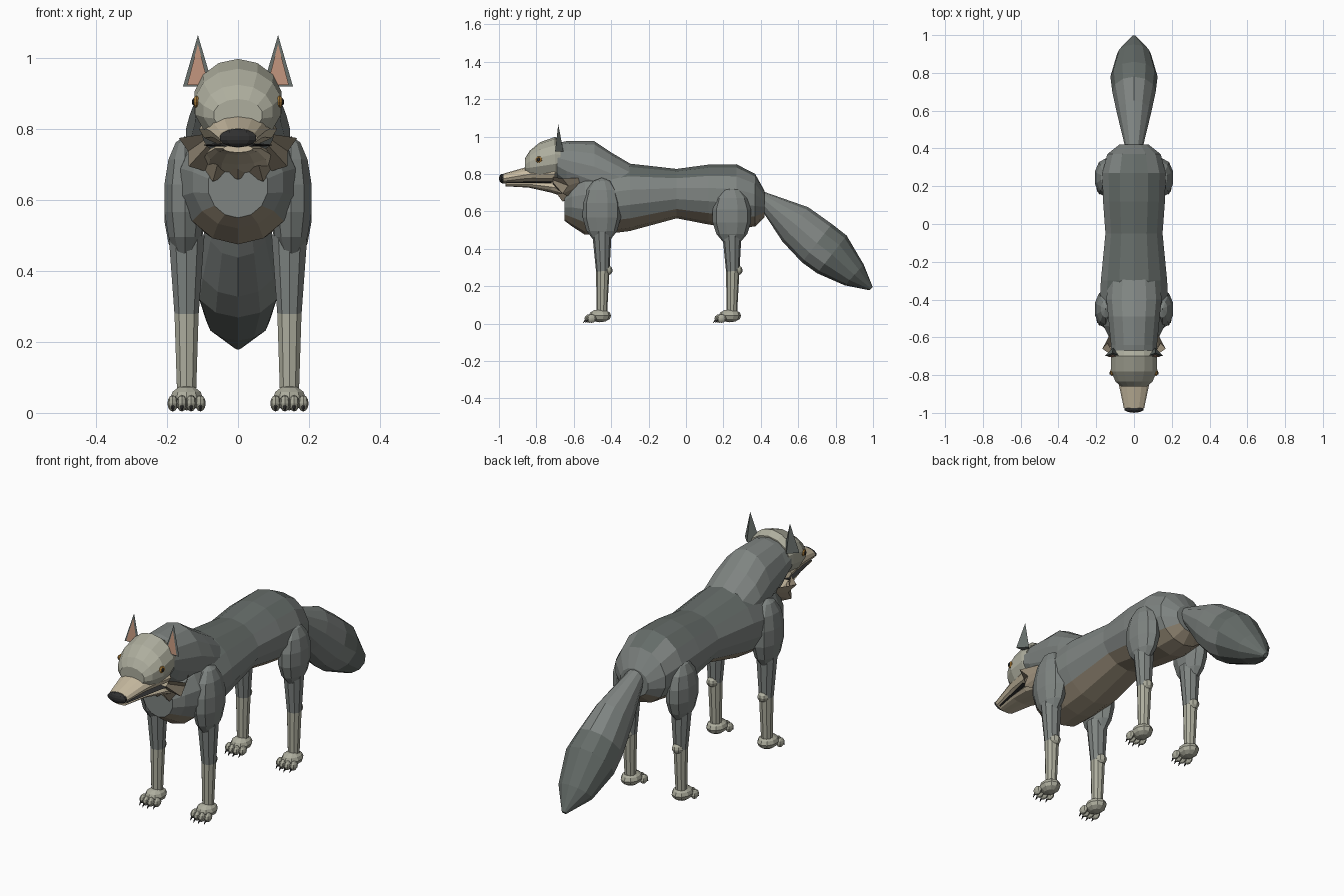
import bpy, bmesh, math
from mathutils import Vector, Matrix

if "Cube" in bpy.data.objects:
    bpy.data.objects.remove(bpy.data.objects["Cube"])


def mat(name, r, g, b):
    m = bpy.data.materials.new(name)
    m.diffuse_color = (r, g, b, 1)
    m.use_nodes = True
    m.node_tree.nodes["Principled BSDF"].inputs["Base Color"].default_value = m.diffuse_color
    return m


DARK = mat("dark_fur", 0.13, 0.15, 0.14)
GREY = mat("grey_fur", 0.21, 0.23, 0.22)
PALE = mat("pale_fur", 0.42, 0.42, 0.34)
CREAM = mat("cream_fur", 0.58, 0.50, 0.36)
TAN = mat("tan_fur", 0.30, 0.25, 0.18)
PINK = mat("inner_ear", 0.50, 0.28, 0.19)
BLACK = mat("black", 0.03, 0.03, 0.03)
AMBER = mat("amber", 0.40, 0.20, 0.04)


def finish(name, bm, mats, pick=None):
    bmesh.ops.recalc_face_normals(bm, faces=bm.faces)
    bm.normal_update()
    if pick:
        for f in bm.faces:
            f.material_index = pick(f)
    me = bpy.data.meshes.new(name)
    bm.to_mesh(me)
    bm.free()
    for m in mats:
        me.materials.append(m)
    ob = bpy.data.objects.new(name, me)
    bpy.context.collection.objects.link(ob)
    return ob


# Loft of elliptical rings (y, z, half width, half height, tilt in degrees)
def loft(name, rings, mats, n=12, pick=None):
    bm = bmesh.new()
    loops = []
    for y, z, rx, rz, tilt in rings:
        t = math.radians(tilt)
        loop = []
        for i in range(n):
            a = 2 * math.pi * i / n
            h = rz * math.cos(a)
            loop.append(bm.verts.new((rx * math.sin(a), y + h * math.sin(t), z + h * math.cos(t))))
        loops.append(loop)
    for a, b in zip(loops, loops[1:]):
        for i in range(n):
            j = (i + 1) % n
            bm.faces.new((a[i], a[j], b[j], b[i]))
    bm.faces.new(loops[0])
    bm.faces.new(loops[-1])
    return finish(name, bm, mats, pick)


def ball(name, c, r, m, u=10, v=7, rot=None):
    bm = bmesh.new()
    bmesh.ops.create_uvsphere(bm, u_segments=u, v_segments=v, radius=1)
    M = Matrix.Translation(c) @ (rot or Matrix()) @ Matrix.Diagonal((*r, 1))
    bmesh.ops.transform(bm, matrix=M, verts=bm.verts)
    return finish(name, bm, [m])


def cone(name, p, q, r1, r2, m, n=10):
    p, q = Vector(p), Vector(q)
    bm = bmesh.new()
    bmesh.ops.create_cone(bm, cap_ends=True, segments=n, radius1=r1, radius2=r2, depth=(q - p).length)
    M = Matrix.Translation((p + q) / 2) @ (q - p).to_track_quat('Z', 'Y').to_matrix().to_4x4()
    bmesh.ops.transform(bm, matrix=M, verts=bm.verts)
    return finish(name, bm, [m])


# Torso: dark back, grey flanks, tan belly
def coat(f):
    return 0 if f.normal.z > 0.75 else 2 if f.normal.z < -0.55 else 1


loft("torso", [(-0.65, 0.64, 0.085, 0.09, 0), (-0.61, 0.65, 0.13, 0.13, 0), (-0.54, 0.65, 0.165, 0.175, 0),
               (-0.42, 0.66, 0.185, 0.18, 0), (-0.30, 0.675, 0.18, 0.18, 0), (-0.05, 0.695, 0.155, 0.132, 0),
               (0.12, 0.69, 0.168, 0.16, 0), (0.27, 0.68, 0.172, 0.172, 0), (0.37, 0.66, 0.145, 0.14, 0),
               (0.42, 0.64, 0.08, 0.07, 0)], [DARK, GREY, TAN], 14, coat)

# Neck and mane
loft("neck", [(-0.69, 0.865, 0.122, 0.10, 0), (-0.64, 0.845, 0.125, 0.13, 0), (-0.49, 0.80, 0.14, 0.175, 0),
              (-0.40, 0.77, 0.15, 0.145, 0), (-0.29, 0.73, 0.14, 0.12, 0)], [GREY], 14)

# Head, muzzle, jaw and nose
loft("head", [(-0.67, 0.88, 0.118, 0.095, 0), (-0.70, 0.88, 0.126, 0.118, 0), (-0.78, 0.865, 0.125, 0.105, 0),
              (-0.835, 0.85, 0.10, 0.075, 0), (-0.86, 0.84, 0.07, 0.045, 0)], [PALE], 14)
loft("muzzle", [(-0.70, 0.80, 0.11, 0.05, 0), (-0.82, 0.80, 0.088, 0.045, 0), (-0.86, 0.795, 0.078, 0.04, 0),
                (-0.975, 0.775, 0.054, 0.027, 0)], [CREAM])
loft("lower_jaw", [(-0.965, 0.745, 0.042, 0.011, 0), (-0.84, 0.745, 0.065, 0.018, 0),
                   (-0.72, 0.73, 0.09, 0.03, 0), (-0.62, 0.71, 0.10, 0.045, 0)], [CREAM])
loft("mouth_line", [(-0.96, 0.753, 0.045, 0.005, 0), (-0.72, 0.755, 0.098, 0.006, 0)], [BLACK])
ball("nose", (0, -0.98, 0.775), (0.055, 0.02, 0.026), BLACK)

# Jagged ruff under the cheeks
bm = bmesh.new()
pts = []
for i in range(13):
    a = math.pi * (i / 12) + math.pi
    spike = 0.012 if i % 2 == 0 else -0.008
    r = 0.105 + 0.05 * abs(math.cos(a)) + spike
    inner = bm.verts.new((0.10 * math.cos(a), -0.71, 0.785 + 0.065 * math.sin(a)))
    outer = bm.verts.new((r * math.cos(a), -0.66 + 0.03 * (i % 2), 0.775 + r * math.sin(a)))
    back = bm.verts.new((0.12 * math.cos(a), -0.57, 0.78 + 0.09 * math.sin(a)))
    pts.append((inner, outer, back))
for a, b in zip(pts, pts[1:]):
    for k in (0, 1):
        bm.faces.new((a[k], b[k], b[k + 1], a[k + 1]))
finish("cheek_ruff", bm, [TAN])

# Tail with a dark tip
loft("tail", [(0.40, 0.675, 0.045, 0.035, 35), (0.585, 0.53, 0.09, 0.115, 37), (0.70, 0.43, 0.115, 0.13, 38),
              (0.78, 0.37, 0.125, 0.128, 38), (0.90, 0.26, 0.09, 0.075, 42), (0.99, 0.187, 0.012, 0.012, 45)],
     [GREY, DARK], 12, lambda f: int(f.calc_center_median().y > 0.74))

for s, side in ((-1, "right"), (1, "left")):
    # Ear: outer pyramid plus inner triangle
    bm = bmesh.new()
    tip = bm.verts.new((s * 0.113, -0.683, 1.065))
    base = [bm.verts.new((s * x, y, 0.92)) for x, y in ((0.07, -0.70), (0.155, -0.70), (0.112, -0.655))]
    bm.faces.new(base)
    for i in range(3):
        bm.faces.new((base[i], base[(i + 1) % 3], tip))
    finish(side + "_ear", bm, [DARK])
    bm = bmesh.new()
    bm.faces.new([bm.verts.new((s * x, y, z)) for x, y, z in
                  ((0.083, -0.704, 0.925), (0.143, -0.704, 0.925), (0.113, -0.69, 1.04))])
    finish(side + "_inner_ear", bm, [PINK])

    # Eye
    ball(side + "_eye", (s * 0.117, -0.785, 0.877), (0.01, 0.02, 0.017), AMBER, 8, 6)
    ball(side + "_pupil", (s * 0.125, -0.789, 0.877), (0.005, 0.009, 0.010), BLACK, 8, 6)

    # Legs
    for y, z, rz, part in ((-0.45, 0.605, 0.175, "front"), (0.245, 0.575, 0.155, "hind")):
        name = f"{side}_{part}"
        x = s * 0.145
        ball(name + "_haunch", (s * 0.15, y, z), (0.062, 0.105, rz), GREY, 10, 7)
        cone(name + "_upper_leg", (x, y, 0.50), (x, y + 0.005, 0.28), 0.053, 0.036, GREY)
        cone(name + "_lower_leg", (x, y + 0.005, 0.285), (x, y, 0.05), 0.036, 0.028, PALE)
        ball(name + "_joint", (x, y + 0.03, 0.285), (0.028, 0.028, 0.026), PALE, 8, 6)
        ball(name + "_paw", (x, y - 0.01, 0.042), (0.048, 0.06, 0.035), PALE, 10, 6)
        for i in range(4):
            tx = x + (i - 1.5) * 0.026
            ty = y - 0.055 - (0.012 if i in (1, 2) else 0)
            ball(f"{name}_toe_{i + 1}", (tx, ty, 0.027), (0.015, 0.026, 0.023), PALE, 8, 6)
            cone(f"{name}_claw_{i + 1}", (tx, ty - 0.015, 0.022), (tx, ty - 0.034, 0.004), 0.007, 0.001, BLACK, 5)
